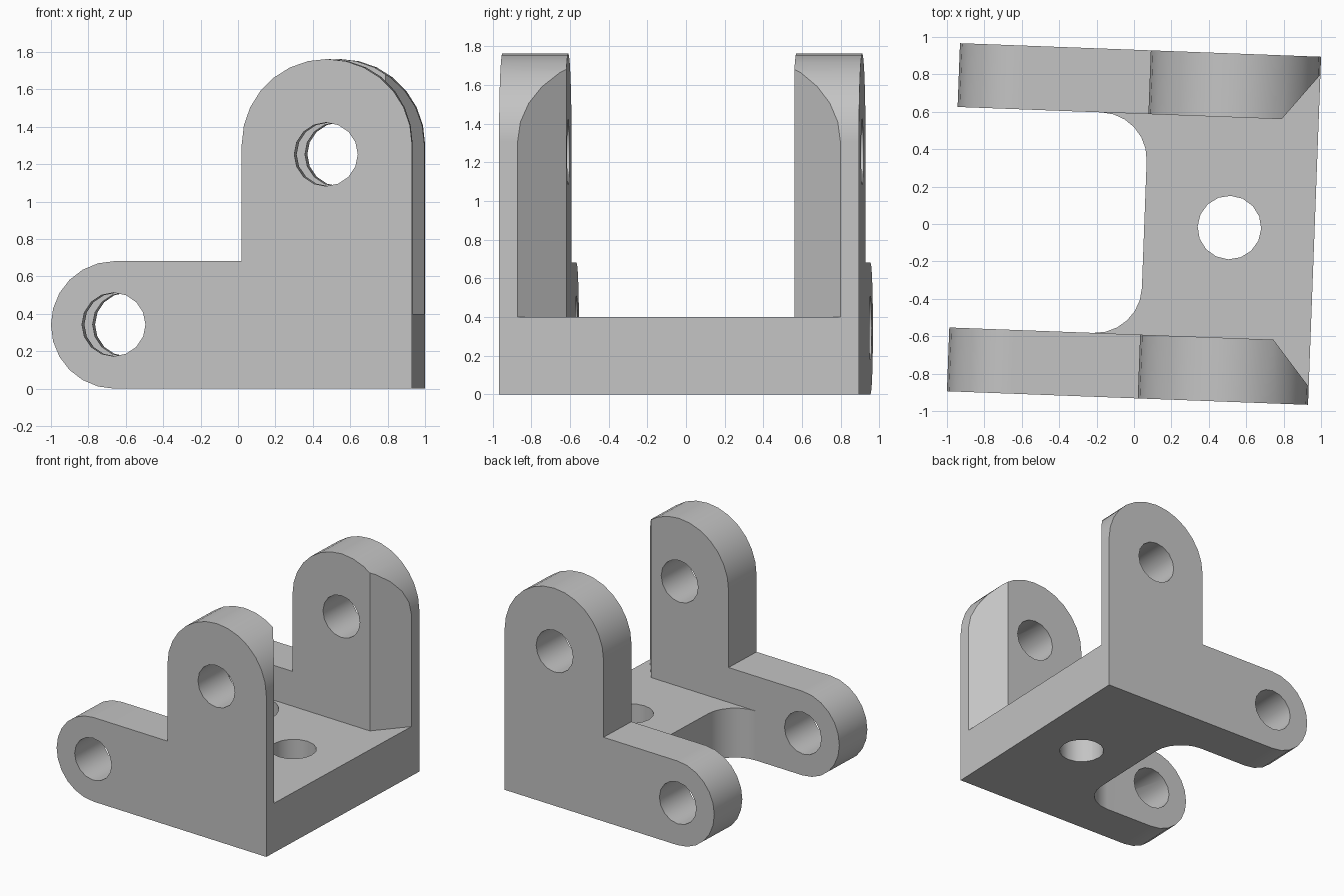
import bpy, bmesh
from math import sin, cos, pi, radians
from mathutils import Matrix, Vector

if "Cube" in bpy.data.objects:
    bpy.data.objects.remove(bpy.data.objects["Cube"])

grey = bpy.data.materials.new("light_grey")
grey.use_nodes = True
colour = (0.55, 0.55, 0.55, 1)
grey.diffuse_color = colour
grey.node_tree.nodes["Principled BSDF"].inputs["Base Color"].default_value = colour

# Main sizes
END, SIDE, INNER = 0.966, 0.931, 0.59
LUG_R, STEP_X, FLOOR = 0.341, 0.055, 0.4
EAR_R = (END - STEP_X) / 2
EAR_X, EAR_Z = END - EAR_R, 1.307
HOLE_R, FILLET = 0.17, 0.25


def arc(cx, cy, r, start, end, steps):
    angles = [radians(start + (end - start) * i / steps) for i in range(steps + 1)]
    return [(cx + r * cos(a), cy + r * sin(a)) for a in angles]


def prism(name, outline, low, high, upright=False):
    """Extrude an outline along z, or along y when upright."""
    place = (lambda p, d: (p[0], d, p[1])) if upright else (lambda p, d: (p[0], p[1], d))
    bm = bmesh.new()
    face = bm.faces.new([bm.verts.new(place(p, low)) for p in outline])
    new = bmesh.ops.extrude_face_region(bm, geom=[face])["geom"]
    move = Vector(place((0, 0), high - low))
    bmesh.ops.translate(bm, vec=move, verts=[g for g in new if isinstance(g, bmesh.types.BMVert)])
    bmesh.ops.recalc_face_normals(bm, faces=bm.faces)
    mesh = bpy.data.meshes.new(name)
    bm.to_mesh(mesh)
    bm.free()
    obj = bpy.data.objects.new(name, mesh)
    bpy.context.collection.objects.link(obj)
    return obj


def combine(target, other, operation):
    mod = target.modifiers.new(operation, "BOOLEAN")
    mod.operation, mod.object, mod.solver = operation, other, "EXACT"
    bpy.context.view_layer.objects.active = target
    bpy.ops.object.modifier_apply(modifier=mod.name)
    bpy.data.objects.remove(other)


# Base plate with a round-cornered notch
corner = STEP_X - FILLET
notch = (arc(corner, INNER - FILLET, FILLET, 90, 0, 6)
         + arc(corner, FILLET - INNER, FILLET, 0, -90, 6))
mid = (INNER + SIDE) / 2
bracket = prism("hinge_bracket", [(corner, mid)] + notch
                + [(corner, -mid), (END, -mid), (END, mid)], 0, FLOOR)

# Side plates: low round lug, tall round ear, inner corner cut off above the floor
profile = (arc(LUG_R - END, LUG_R, LUG_R, 270, 90, 12) + [(STEP_X, 2 * LUG_R)]
           + arc(EAR_X, EAR_Z, EAR_R, 180, 0, 14) + [(END, 0)])
for side in (-1, 1):
    plate = prism("side_plate", profile, side * INNER, side * SIDE, True)
    # Triangle is extended past the plate along the bevel line
    slope = (0.835 - INNER) / (END - 0.768)
    bevel = [(0.668, side * (INNER - 0.1 * slope)),
             (END + 0.1, side * (0.835 + 0.1 * slope)),
             (END + 0.1, side * (INNER - 0.1 * slope))]
    combine(plate, prism("bevel_cutter", bevel, FLOOR, 2), "DIFFERENCE")
    combine(bracket, plate, "UNION")

# Pin holes through both sides, and the hole in the floor
for x, z in ((-0.63, 0.343), (0.506, 1.253)):
    pin = prism("pin_cutter", arc(x, z, HOLE_R, 0, 337.5, 15), -1.2, 1.2, True)
    combine(bracket, pin, "DIFFERENCE")
bolt = prism("bolt_cutter", arc(EAR_X, 0, HOLE_R, 0, 337.5, 15), -0.2, 0.6)
combine(bracket, bolt, "DIFFERENCE")

# Merge flat neighbours and set the slight turn
bm = bmesh.new()
bm.from_mesh(bracket.data)
bmesh.ops.remove_doubles(bm, verts=bm.verts, dist=0.0005)
bmesh.ops.dissolve_limit(bm, angle_limit=radians(0.5), verts=bm.verts, edges=bm.edges)
bm.transform(Matrix.Rotation(radians(-2.15), 4, "Z"))
bm.to_mesh(bracket.data)
bm.free()
bracket.data.materials.clear()
bracket.data.materials.append(grey)

# Smooth curves with crisp edges
bpy.ops.object.select_all(action="DESELECT")
bracket.select_set(True)
bpy.context.view_layer.objects.active = bracket
bpy.ops.object.shade_smooth_by_angle(angle=radians(30))
weighted = bracket.modifiers.new("Weighted normals", "WEIGHTED_NORMAL")
weighted.keep_sharp = True
